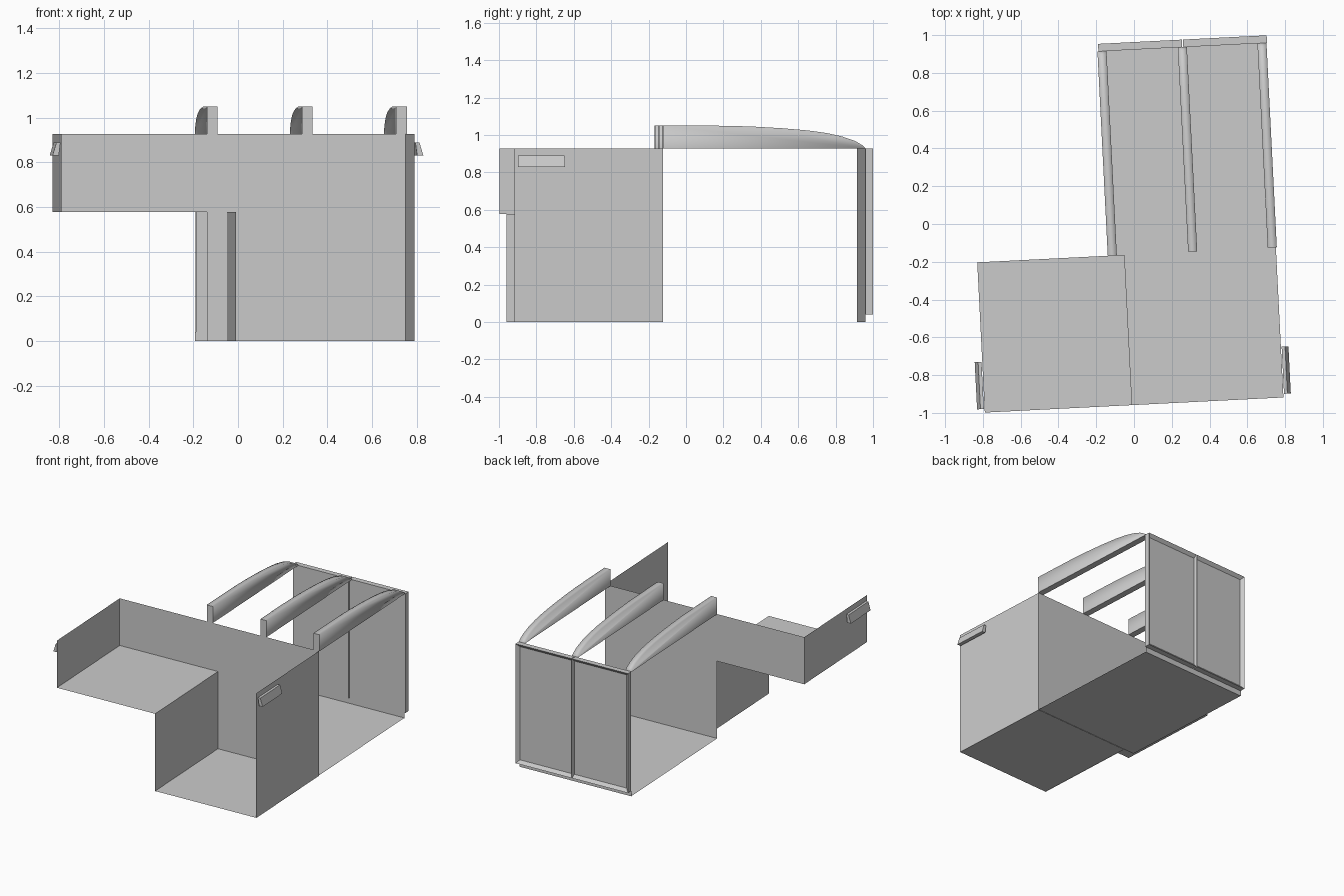
import bpy
import bmesh
from mathutils import Matrix, Vector

cube = bpy.data.objects.get("Cube")
if cube:
    bpy.data.objects.remove(cube, do_unlink=True)

# Single plain grey finish
grey = bpy.data.materials.new("plain_grey")
grey.use_nodes = True
grey.diffuse_color = (0.6, 0.6, 0.6, 1)
grey.node_tree.nodes["Principled BSDF"].inputs["Base Color"].default_value = grey.diffuse_color

# The whole kiosk stands slightly turned about z
TURN = Matrix.Translation((0, -0.003, 0)) @ Matrix.Rotation(0.0505, 4, "Z")

# Main plan positions, before turning
FRONT, MID, BACK, REAR = -0.954, -0.158, 0.925, 0.965
WING, INNER, REAR_R, LEFT = -0.839, -0.058, -0.146, 0.744
SHELF, TOP = 0.577, 0.927


def finish(name, bm):
    bm.transform(TURN)
    mesh = bpy.data.meshes.new(name)
    bm.to_mesh(mesh)
    bm.free()
    mesh.materials.append(grey)
    obj = bpy.data.objects.new(name, mesh)
    bpy.context.collection.objects.link(obj)
    return obj


def sheet(name, points):
    bm = bmesh.new()
    bm.faces.new([bm.verts.new(p) for p in points])
    return finish(name, bm)


def floor(name, x0, x1, y0, y1, z):
    sheet(name, [(x0, y0, z), (x1, y0, z), (x1, y1, z), (x0, y1, z)])


def side(name, x, y0, y1, z0, z1):
    sheet(name, [(x, y0, z0), (x, y1, z0), (x, y1, z1), (x, y0, z1)])


def prism(points, offset):
    """Solid made by sweeping a flat outline along an offset."""
    bm = bmesh.new()
    face = bm.faces.new([bm.verts.new(p) for p in points])
    swept = bmesh.ops.extrude_face_region(bm, geom=[face], use_keep_orig=True)
    moved = [v for v in swept["geom"] if isinstance(v, bmesh.types.BMVert)]
    bmesh.ops.translate(bm, verts=moved, vec=Vector(offset))
    bmesh.ops.recalc_face_normals(bm, faces=bm.faces)
    return bm


# Thin floors
floor("front_floor", INNER, LEFT, FRONT, MID, 0.003)
floor("rear_floor", REAR_R, LEFT, MID, BACK, 0.003)
floor("wing_floor", WING, INNER, FRONT, MID, SHELF)

# Thin walls of the front section
side("left_wall", LEFT, FRONT, MID, 0, TOP)
side("inner_wall", INNER, FRONT, MID, 0, SHELF)
side("wing_wall", WING, FRONT, MID, SHELF, TOP)

# Stepped dividing wall and the strip under the doors
outline = [(REAR_R, 0), (LEFT, 0), (LEFT, TOP), (WING, TOP), (WING, SHELF), (REAR_R, SHELF)]
sheet("dividing_wall", [(x, MID, z) for x, z in outline])
sheet("rear_plinth", [(x, BACK, z) for x, z in
                      [(REAR_R, 0), (LEFT, 0), (LEFT, 0.04), (REAR_R, 0.04)]])

# Two rear doors with recessed panels
MEET = 0.305
for name, x0, x1 in (("right_door", -0.142, MEET - 0.003), ("left_door", MEET + 0.003, 0.752)):
    base = [(x0, BACK, 0.04), (x1, BACK, 0.04), (x1, BACK, TOP), (x0, BACK, TOP)]
    bm = prism(base, (0, REAR - BACK, 0))
    outer = max(bm.faces, key=lambda f: f.calc_center_median().y)
    bmesh.ops.inset_individual(bm, faces=[outer], thickness=0.032, depth=-0.02)
    # The stile where the doors meet is narrower
    inner_x = min((v.co.x for v in outer.verts), key=lambda x: abs(x - MEET))
    shift = 0.018 if inner_x < MEET else -0.018
    rim = {w for v in outer.verts for e in v.link_edges for w in e.verts if w not in outer.verts}
    for v in outer.verts:
        if abs(v.co.x - inner_x) < 0.001:
            v.co.x += shift
    finish(name, bm)

# Curved roof ribs
arc = [(BACK, 0.93), (0.91, 0.945), (0.87, 0.968), (0.80, 0.992), (0.72, 1.01),
       (0.62, 1.024), (0.48, 1.036), (0.34, 1.044), (0.2, 1.049), (0, 1.05), (MID, 1.05)]
for name, x in (("right_rib", -0.147), ("middle_rib", 0.279), ("left_rib", 0.701)):
    profile = [(MID, TOP), (BACK, TOP)] + arc
    bm = prism([(x, y, z) for y, z in profile], (0.048, 0, 0))
    for f in bm.faces:
        f.smooth = f.normal.y > -0.9 and f.normal.z > -0.9
    finish(name, bm)

# Sloping handles on both outer walls
section = [(0.004, 0.89), (0.022, 0.89), (0.04, 0.83), (0.012, 0.83)]
for name, x, way in (("left_handle", LEFT, 1), ("right_handle", WING, -1)):
    finish(name, prism([(x + way * dx, -0.935, z) for dx, z in section], (0, 0.25, 0)))
